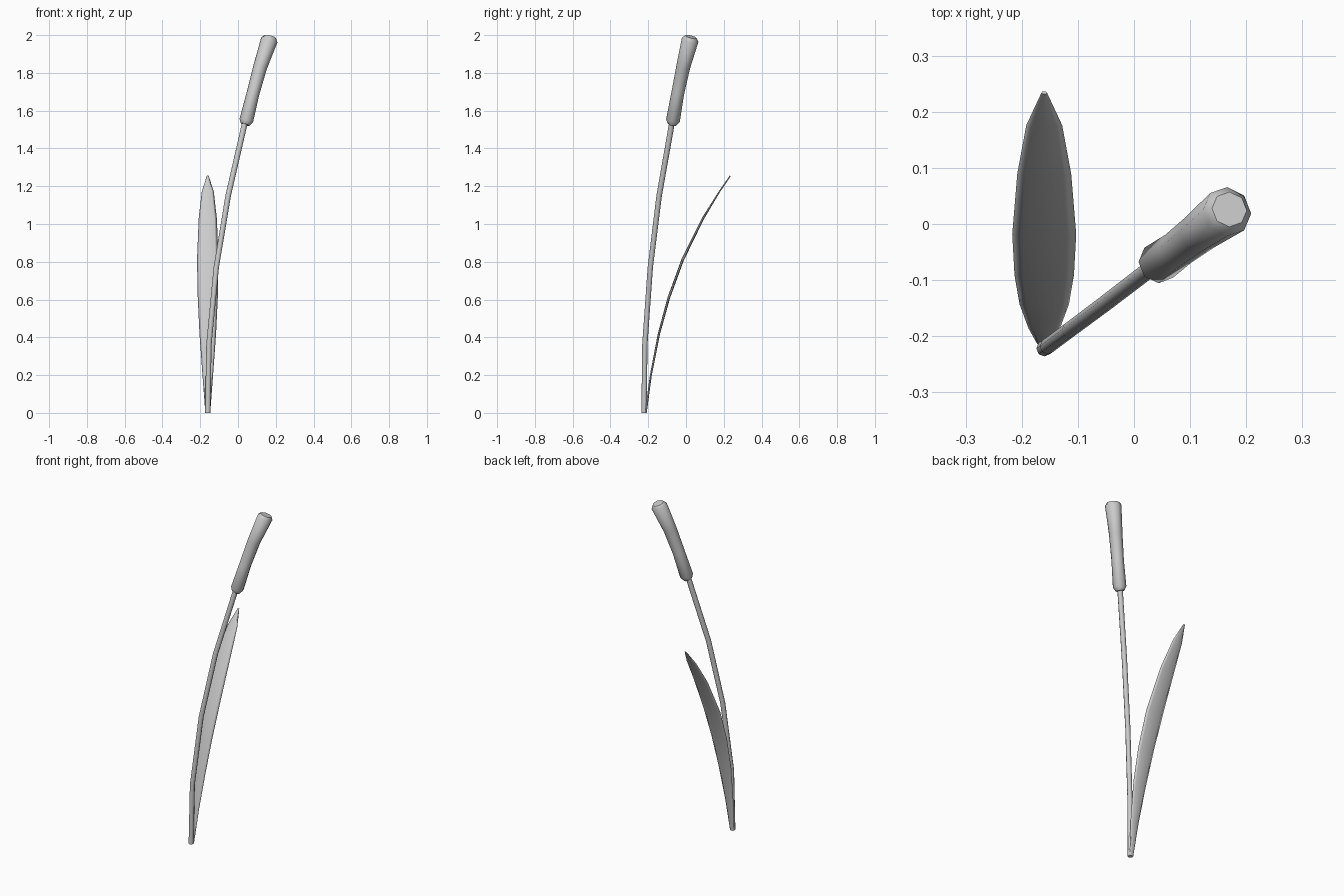
import bpy, bmesh
from math import cos, sin, tau
from mathutils import Vector

if "Cube" in bpy.data.objects:
    bpy.data.objects.remove(bpy.data.objects["Cube"])


def loft(name, path, radii, sides):
    """Sweep an elliptical ring (radii = across, through) along a path."""
    pts = [Vector(p) for p in path]
    bm = bmesh.new()
    rings = []
    for i, p in enumerate(pts):
        t = (pts[min(i + 1, len(pts) - 1)] - pts[max(i - 1, 0)]).normalized()
        v = t.cross(Vector((1, 0, 0))).normalized()
        u = v.cross(t)
        a, b = radii[i]
        rings.append([bm.verts.new(p + u * a * cos(tau * k / sides) + v * b * sin(tau * k / sides))
                      for k in range(sides)])
    for r0, r1 in zip(rings, rings[1:]):
        for k in range(sides):
            j = (k + 1) % sides
            bm.faces.new((r0[k], r0[j], r1[j], r1[k]))
    bm.faces.new(rings[0])
    bm.faces.new(rings[-1])
    bmesh.ops.recalc_face_normals(bm, faces=bm.faces)
    me = bpy.data.meshes.new(name)
    bm.to_mesh(me)
    bm.free()
    ob = bpy.data.objects.new(name, me)
    bpy.context.collection.objects.link(ob)
    for p in me.polygons:
        p.use_smooth = len(p.vertices) == 4
    return ob


# Bending stem
loft("stem",
     [(-.16, -.222, 0), (-.154, -.218, .36), (-.115, -.189, .77),
      (-.052, -.142, 1.15), (.042, -.07, 1.56)],
     [(r, r) for r in (.014, .014, .014, .0145, .015)], 8)

# Seed head: rounded at both ends, slightly waisted
loft("seed_head",
     [(.037, -.073, 1.527), (.044, -.069, 1.548), (.079, -.044, 1.69),
      (.117, -.015, 1.83), (.166, .022, 1.975), (.170, .026, 1.991)],
     [(r, r) for r in (.024, .037, .034, .037, .045, .032)], 8)

# Flat arching leaf with a thin lens section
loft("leaf",
     [(-.16, -.213, 0), (-.16, -.186, .2), (-.16, -.143, .42), (-.16, -.091, .61),
      (-.16, -.018, .81), (-.16, .09, 1.03), (-.16, .176, 1.17), (-.16, .234, 1.255)],
     [(.013, .005), (.028, .005), (.044, .006), (.053, .007),
      (.057, .007), (.048, .006), (.032, .004), (.005, .003)], 8)
